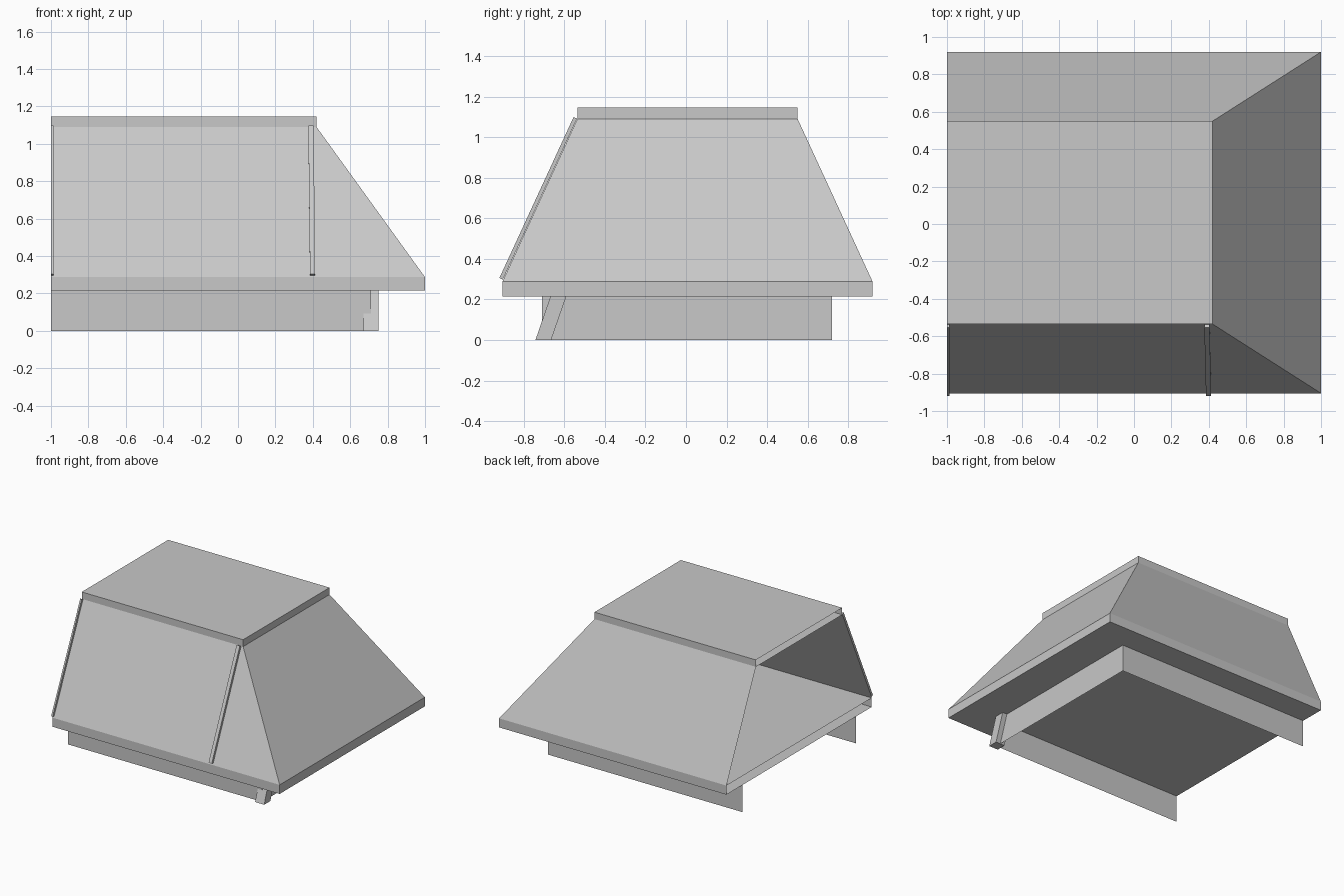
import bpy, bmesh

if "Cube" in bpy.data.objects:
    bpy.data.objects.remove(bpy.data.objects["Cube"])

grey = bpy.data.materials.new("plain grey")
grey.diffuse_color = (0.58, 0.58, 0.58, 1)
grey.use_nodes = True
grey.node_tree.nodes["Principled BSDF"].inputs["Base Color"].default_value = grey.diffuse_color


def loft(name, low, high, sides=(0, 1, 2, 3), bottom=True, top=True):
    """Join two four-cornered outlines, each counter-clockwise from the front left."""
    bm = bmesh.new()
    a = [bm.verts.new(p) for p in low]
    b = [bm.verts.new(p) for p in high]
    for i in sides:
        j = (i + 1) % 4
        bm.faces.new((a[i], a[j], b[j], b[i]))
    if bottom:
        bm.faces.new(a[::-1])
    if top:
        bm.faces.new(b)
    mesh = bpy.data.meshes.new(name)
    bm.to_mesh(mesh)
    bm.free()
    mesh.materials.append(grey)
    obj = bpy.data.objects.new(name, mesh)
    bpy.context.collection.objects.link(obj)
    return obj


def rect(x0, x1, y0, y1, z):
    return [(x0, y0, z), (x1, y0, z), (x1, y1, z), (x0, y1, z)]


# The left end (x = -1) of every shell is open: only front, right and back sides
OPEN = (0, 1, 2)
EAVE = (-1, 1, -0.905, 0.92)
ROOF = (-1, 0.42, -0.535, 0.55)
BASE = (-1, 0.71, -0.71, 0.72)

loft("base_skirt", rect(*BASE, 0), rect(*BASE, 0.215), OPEN, False, False)
loft("eave_band", rect(*EAVE, 0.215), rect(*EAVE, 0.287), OPEN)
loft("sloped_walls", rect(*EAVE, 0.287), rect(*ROOF, 1.09), OPEN, False, False)
loft("roof_cap", rect(*ROOF, 1.09), rect(*ROOF, 1.145), OPEN)

# Slanted leg under the front right corner
loft("corner_leg", rect(0.67, 0.75, -0.742, -0.665, 0),
     rect(0.67, 0.75, -0.668, -0.59, 0.215))


# Thin battens lying on the front slope
def batten(name, low_x, high_x):
    ends = []
    for (x0, x1), y, z in ((low_x, -0.903, 0.297), (high_x, -0.537, 1.091)):
        ends.append([(x0, y - 0.017, z + 0.008), (x1, y - 0.017, z + 0.008),
                     (x1, y, z), (x0, y, z)])
    loft(name, *ends)


batten("left_batten", (-1, -0.987), (-1, -0.987))
batten("right_batten", (0.385, 0.413), (0.376, 0.404))
